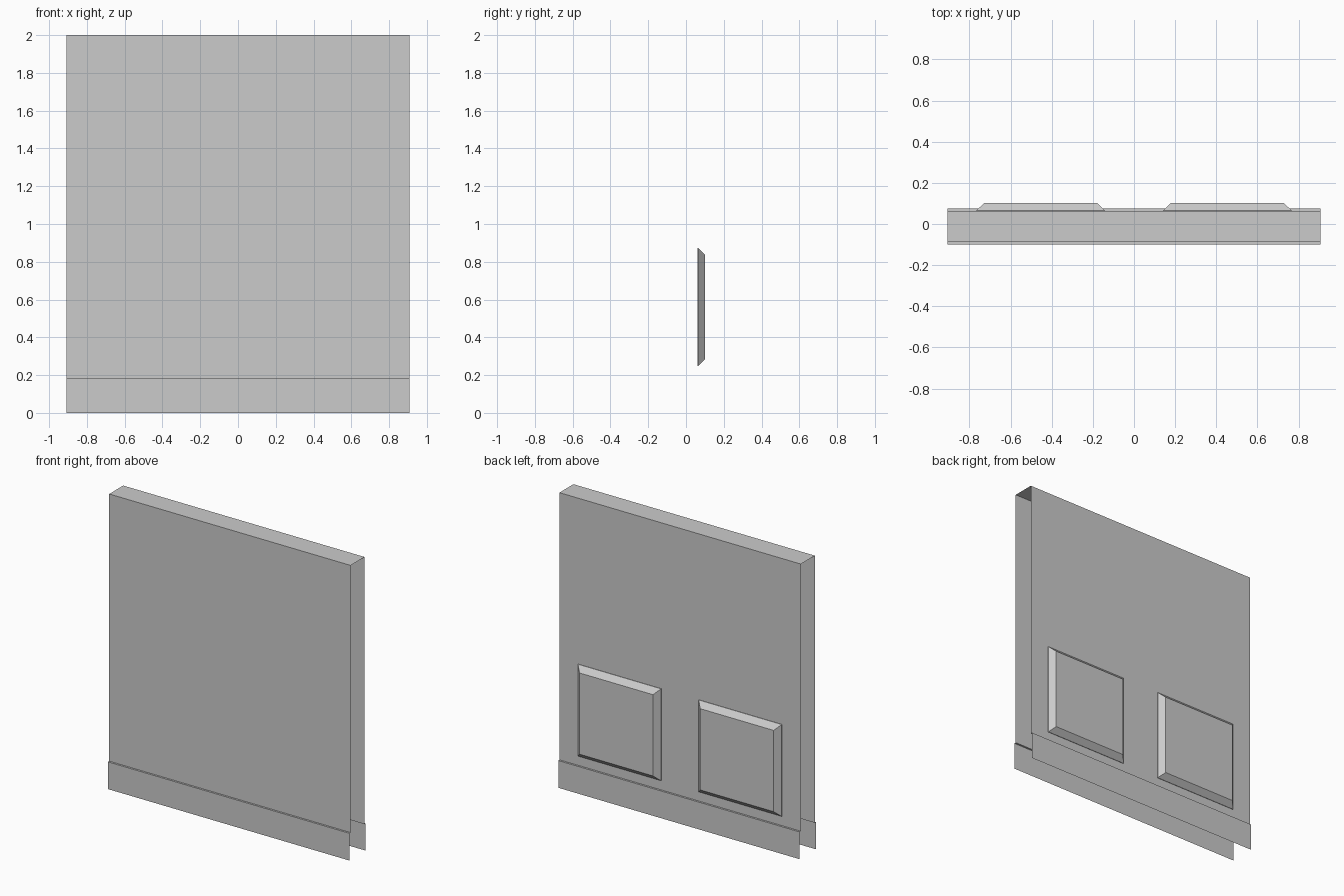
import bpy, bmesh

if "Cube" in bpy.data.objects:
    bpy.data.objects.remove(bpy.data.objects["Cube"])

HALF = 0.907                    # half wall width
FRONT, BACK = -0.087, 0.063     # wall sheet positions
SKIRT = 0.013                   # skirting projection
SKIRT_Z = 0.185


def finish(name, bm):
    mesh = bpy.data.meshes.new(name)
    bm.to_mesh(mesh)
    bm.free()
    obj = bpy.data.objects.new(name, mesh)
    bpy.context.collection.objects.link(obj)
    return obj


def sweep_x(name, profile):
    """Open (y, z) profile swept across the wall width, ends left open."""
    bm = bmesh.new()
    left = [bm.verts.new((-HALF, y, z)) for y, z in profile]
    right = [bm.verts.new((HALF, y, z)) for y, z in profile]
    for i in range(len(profile) - 1):
        bm.faces.new((left[i], right[i], right[i + 1], left[i + 1]))
    return finish(name, bm)


def raised_panel(name, cx, cz, half):
    """Square panel with a thin lip, bevelled border and flat face."""
    bm = bmesh.new()
    rings = []
    for y, h in ((BACK - 0.001, half), (BACK + 0.003, half), (0.101, half - 0.036)):
        rings.append([bm.verts.new((cx + sx * h, y, cz + sz * h))
                      for sx, sz in ((-1, -1), (-1, 1), (1, 1), (1, -1))])
    for a, b in zip(rings, rings[1:]):
        for i in range(4):
            j = (i + 1) % 4
            bm.faces.new((a[i], a[j], b[j], b[i]))
    bm.faces.new(rings[-1])
    bmesh.ops.recalc_face_normals(bm, faces=bm.faces)
    return finish(name, bm)


# Wall: front sheet, top cap and back sheet
sweep_x("wall_shell", [(FRONT, SKIRT_Z), (FRONT, 2), (BACK, 2), (BACK, SKIRT_Z)])

# Skirting strips with a narrow ledge on top
sweep_x("front_skirting", [(FRONT - SKIRT, 0), (FRONT - SKIRT, SKIRT_Z), (FRONT, SKIRT_Z)])
sweep_x("back_skirting", [(BACK, SKIRT_Z), (BACK + SKIRT, SKIRT_Z), (BACK + SKIRT, 0)])

# Two raised panels on the back
for side, sign in (("left", -1), ("right", 1)):
    raised_panel(f"{side}_panel", sign * 0.4535, 0.561, 0.312)
